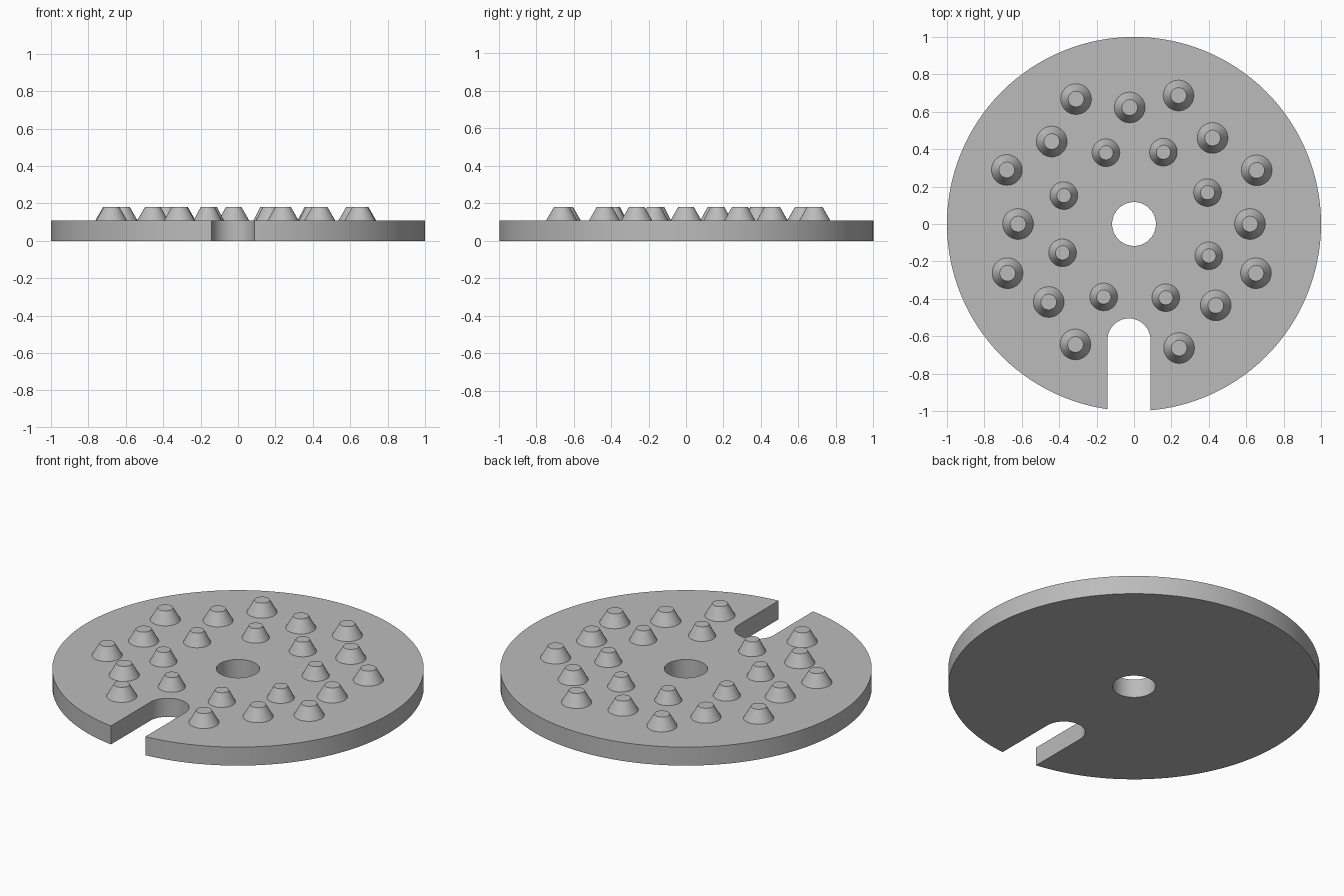
import bpy
import math

old_cube = bpy.data.objects.get("Cube")
if old_cube:
    bpy.data.objects.remove(old_cube, do_unlink=True)

# Single grey material
grey = bpy.data.materials.new("plain_grey")
grey.use_nodes = True
colour = (0.5, 0.5, 0.5, 1)
grey.diffuse_color = colour
grey.node_tree.nodes["Principled BSDF"].inputs["Base Color"].default_value = colour

THICKNESS = 0.11
PEG_TOP = 0.18
SLOT_X, SLOT_Y, SLOT_RADIUS = -0.027, -0.62, 0.115


def cone(name, x, y, low, high, base_radius, top_radius, sides):
    bpy.ops.mesh.primitive_cone_add(
        vertices=sides, radius1=base_radius, radius2=top_radius,
        depth=high - low, location=(x, y, (low + high) / 2))
    shape = bpy.context.object
    shape.name = name
    shape.data.materials.append(grey)
    return shape


def smooth(shape):
    bpy.ops.object.select_all(action="DESELECT")
    shape.select_set(True)
    bpy.context.view_layer.objects.active = shape
    bpy.ops.object.shade_smooth_by_angle(angle=math.radians(30))


def cut(target, cutter):
    cutter.hide_render = True
    modifier = target.modifiers.new("cut", "BOOLEAN")
    modifier.operation = "DIFFERENCE"
    modifier.solver = "EXACT"
    modifier.object = cutter
    bpy.context.view_layer.objects.active = target
    bpy.ops.object.modifier_apply(modifier=modifier.name)
    bpy.data.objects.remove(cutter, do_unlink=True)


# Disc with a centre hole
disc = cone("disc", 0, 0, 0, THICKNESS, 1, 1, 128)
cut(disc, cone("hole_cutter", 0, 0, -1, 1, 0.117, 0.117, 64))

# Round-ended slot open to the front rim: one stretched cylinder
slot_cutter = cone("slot_cutter", SLOT_X, SLOT_Y, -1, 1, SLOT_RADIUS, SLOT_RADIUS, 64)
for vertex in slot_cutter.data.vertices:
    if vertex.co.y < -0.001:
        vertex.co.y -= 1
cut(disc, slot_cutter)
smooth(disc)

# Tapered pegs: a wide outer group and a smaller inner ring
outer_pegs = [
    (-0.31, 0.668), (-0.023, 0.623), (0.238, 0.687), (-0.44, 0.441), (0.42, 0.46),
    (-0.68, 0.289), (0.656, 0.287), (-0.62, 0), (0.62, 0), (-0.676, -0.263),
    (0.652, -0.263), (-0.456, -0.417), (0.437, -0.435), (-0.313, -0.644), (0.241, -0.663)]
inner_pegs = [
    (-0.15, 0.381), (0.157, 0.384), (-0.375, 0.152), (0.393, 0.168),
    (-0.382, -0.154), (0.4, -0.17), (-0.162, -0.39), (0.17, -0.394)]

for name, places, base_radius, top_radius in (
        ("outer_peg", outer_pegs, 0.082, 0.042),
        ("inner_peg", inner_pegs, 0.074, 0.038)):
    for x, y in places:
        smooth(cone(name, x, y, THICKNESS, PEG_TOP, base_radius, top_radius, 48))
